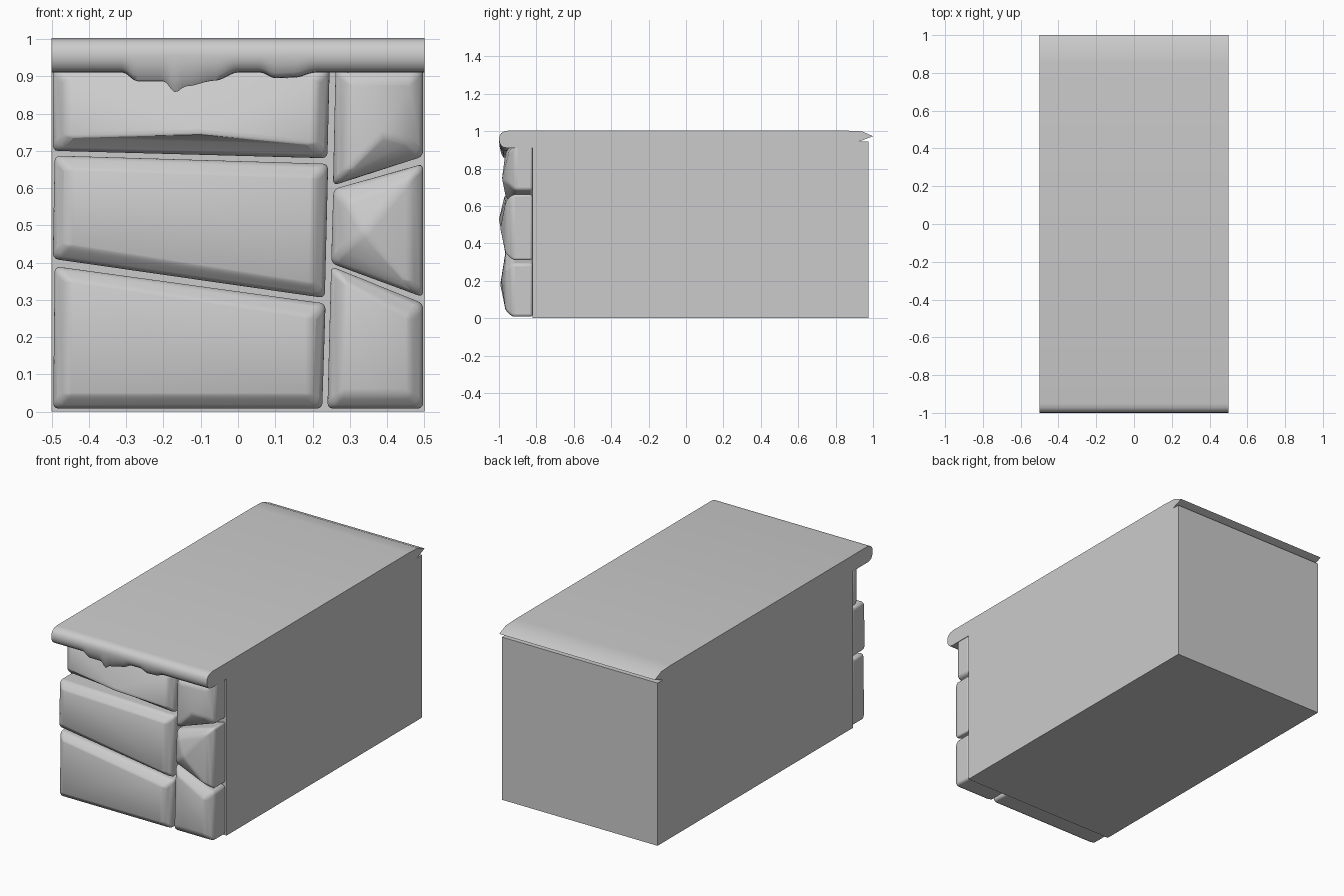
import bpy, bmesh
from mathutils import Vector

cube = bpy.data.objects.get("Cube")
if cube:
    bpy.data.objects.remove(cube, do_unlink=True)

GREY = 0.6
stone_mat = bpy.data.materials.new("plain grey")
stone_mat.use_nodes = True
stone_mat.diffuse_color = (GREY, GREY, GREY, 1)
stone_mat.node_tree.nodes["Principled BSDF"].inputs["Base Color"].default_value = (GREY, GREY, GREY, 1)

WALL = -0.82   # front plane of the core block


def add_object(name, bm, angle=0.6, bevel=0):
    bmesh.ops.recalc_face_normals(bm, faces=bm.faces)
    mesh = bpy.data.meshes.new(name)
    bm.to_mesh(mesh)
    bm.free()
    mesh.materials.append(stone_mat)
    ob = bpy.data.objects.new(name, mesh)
    bpy.context.collection.objects.link(ob)
    bpy.ops.object.select_all(action='DESELECT')
    ob.select_set(True)
    bpy.context.view_layer.objects.active = ob
    if bevel:
        mod = ob.modifiers.new("worn edges", 'BEVEL')
        mod.width = bevel
        mod.segments = 3
        mod.angle_limit = 0.45
    bpy.ops.object.shade_smooth_by_angle(angle=angle)
    return ob


def bridge(bm, a, b, closed=True):
    n = len(a)
    for i in range(n if closed else n - 1):
        j = (i + 1) % n
        bm.faces.new((a[i], a[j], b[j], b[i]))


# Core block
bm = bmesh.new()
bmesh.ops.create_cube(bm, size=1)
for v in bm.verts:
    v.co = (v.co.x, 0.975 if v.co.y > 0 else WALL, 0.945 if v.co.z > 0 else 0)
add_object("core_block", bm)


# Chiselled facing stones: outline, shoulder, inset ring and a raised peak
def stone(name, outline, peak, left=-0.93, right=-0.93, inset=0.035):
    bm = bmesh.new()
    cx = sum(p[0] for p in outline) / len(outline)
    cz = sum(p[1] for p in outline) / len(outline)
    back, shoulder, ring = [], [], []
    for x, z in outline:
        y = left if x < cx else right
        back.append(bm.verts.new((x, WALL, z)))
        shoulder.append(bm.verts.new((x, y, z)))
        dx = inset if x < cx else -inset
        dz = inset if z < cz else -inset
        ring.append(bm.verts.new((x + dx, y - 0.035, z + dz)))
    bm.faces.new(back)
    bridge(bm, back, shoulder)
    bridge(bm, shoulder, ring)
    tip = bm.verts.new((peak[0], peak[2], peak[1]))
    for i in range(len(ring)):
        bm.faces.new((ring[i], ring[(i + 1) % len(ring)], tip))
    add_object(name, bm, angle=0.7, bevel=0.014)


stone("wide_stone_top", [(-0.497, 0.70), (0.24, 0.68), (0.246, 0.925), (-0.497, 0.925)],
      (-0.1, 0.745, -0.987), left=-0.86, right=-0.92)
stone("wide_stone_middle", [(-0.497, 0.41), (0.233, 0.305), (0.242, 0.665), (-0.492, 0.687)],
      (-0.05, 0.53, -1.0), left=-0.935)
stone("wide_stone_bottom", [(-0.496, 0.008), (0.226, 0.008), (0.235, 0.29), (-0.492, 0.39)],
      (-0.18, 0.18, -0.993), left=-0.93)
stone("narrow_stone_top", [(0.255, 0.607), (0.497, 0.685), (0.497, 0.925), (0.262, 0.925)],
      (0.39, 0.74, -0.985), right=-0.915)
stone("narrow_stone_middle", [(0.25, 0.398), (0.497, 0.307), (0.497, 0.665), (0.256, 0.597)],
      (0.34, 0.48, -0.995))
stone("narrow_stone_bottom", [(0.24, 0.008), (0.497, 0.008), (0.497, 0.29), (0.25, 0.39)],
      (0.36, 0.2, -0.988))


# Cap slab: side profile (y, z, share of drip) swept across the width
profile = [(WALL, 0.945, 0), (WALL, 0.91, 0), (-0.93, 0.91, 0), (-0.955, 0.91, 0.9),
           (-0.975, 0.913, 1), (-0.988, 0.922, 0.75), (-0.997, 0.938, 0.3),
           (-1.0, 0.955, 0), (-0.997, 0.975, 0), (-0.987, 0.99, 0), (-0.972, 0.999, 0),
           (-0.95, 1.003, 0), (0.85, 1.003, 0), (0.94, 0.999, 0), (1.0, 0.973, 0),
           (0.935, 0.948, 0), (0.925, 0.945, 0)]
drips = [(-0.5, 0), (-0.31, 0), (-0.27, 0.026), (-0.2, 0.026), (-0.168, 0.056),
         (-0.14, 0.04), (-0.06, 0.024), (0, 0), (0.06, 0), (0.1, 0.017),
         (0.15, 0.015), (0.21, 0), (0.5, 0)]


def drip(x):
    for (x0, d0), (x1, d1) in zip(drips, drips[1:]):
        if x <= x1:
            t = (x - x0) / (x1 - x0)
            return d0 + (d1 - d0) * t * t * (3 - 2 * t)
    return 0


bm = bmesh.new()
STEPS = 100
rows = []
for i in range(STEPS + 1):
    x = -0.5 + i / STEPS
    rows.append([bm.verts.new(Vector((x, y, z - share * drip(x)))) for y, z, share in profile])
for a, b in zip(rows, rows[1:]):
    bridge(bm, a, b)
bm.faces.new(rows[0])
bm.faces.new(rows[-1])
add_object("cap_slab", bm, angle=0.75)
